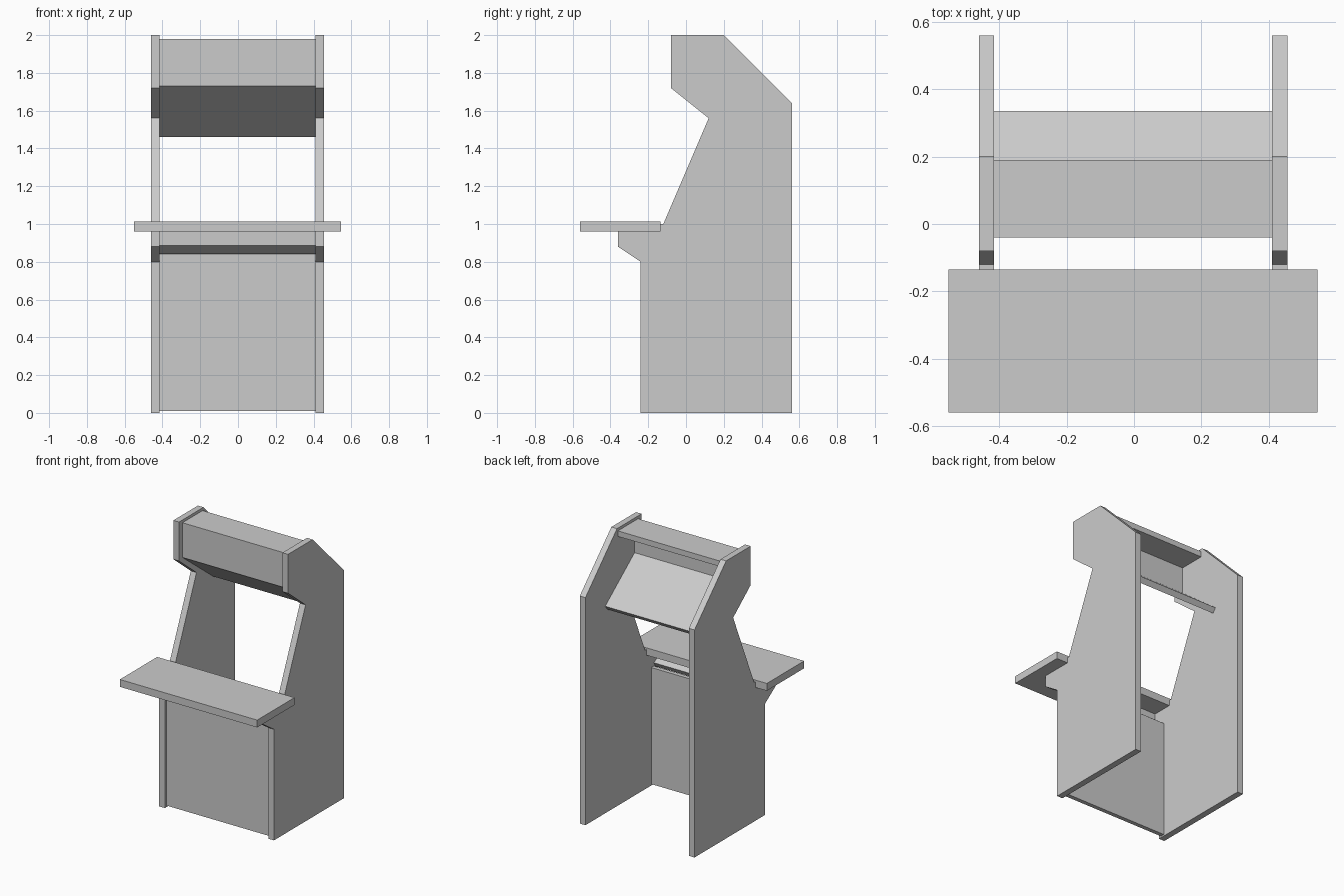
import bpy

if "Cube" in bpy.data.objects:
    bpy.data.objects.remove(bpy.data.objects["Cube"])


def extrude_profile(name, profile, x0, x1):
    """Extrude a closed (y, z) outline along x, counter-clockwise seen from +x."""
    n = len(profile)
    verts = [(x, y, z) for x in (x0, x1) for y, z in profile]
    faces = [tuple(reversed(range(n))), tuple(range(n, 2 * n))]
    faces += [(i, (i + 1) % n, n + (i + 1) % n, n + i) for i in range(n)]
    mesh = bpy.data.meshes.new(name)
    mesh.from_pydata(verts, [], faces)
    obj = bpy.data.objects.new(name, mesh)
    bpy.context.collection.objects.link(obj)
    return obj


def rect(y0, y1, z0, z1):
    return [(y0, z0), (y1, z0), (y1, z1), (y0, z1)]


CENTRE = -0.0025          # the cabinet sits a hair left of the origin
INNER, OUTER, TABLE = 0.4125, 0.4575, 0.5475

# Cabinet side outline: back, sloped top, hood, screen slope, shelf support
side = [(-0.24, 0), (0.56, 0), (0.56, 1.64), (0.20, 2.0), (-0.08, 2.0),
        (-0.08, 1.72), (0.12, 1.56), (-0.12, 1.0), (-0.36, 1.0),
        (-0.36, 0.88), (-0.24, 0.80)]
extrude_profile("left_side_panel", side, CENTRE - OUTER, CENTRE - INNER)
extrude_profile("right_side_panel", side, CENTRE + INNER, CENTRE + OUTER)

# Boards spanning between the two sides
boards = {
    "lower_front_panel": rect(-0.22, -0.19, 0.01, 0.85),
    "shelf_slope_board": [(-0.32, 0.885), (-0.24, 0.84), (-0.22, 0.873), (-0.30, 0.92)],
    "shelf_front_board": rect(-0.32, -0.28, 0.885, 0.965),
    "hood_front_panel": rect(-0.04, 0.0, 1.73, 1.94),
    "hood_top_panel": rect(-0.04, 0.19, 1.94, 1.98),
    "hood_underside_panel": [(-0.04, 1.73), (0.31, 1.46), (0.335, 1.492), (-0.015, 1.762)],
}
for name, profile in boards.items():
    extrude_profile(name, profile, CENTRE - INNER, CENTRE + INNER)

# Wide control shelf
extrude_profile("control_shelf", rect(-0.56, -0.135, 0.96, 1.013),
                CENTRE - TABLE, CENTRE + TABLE)
